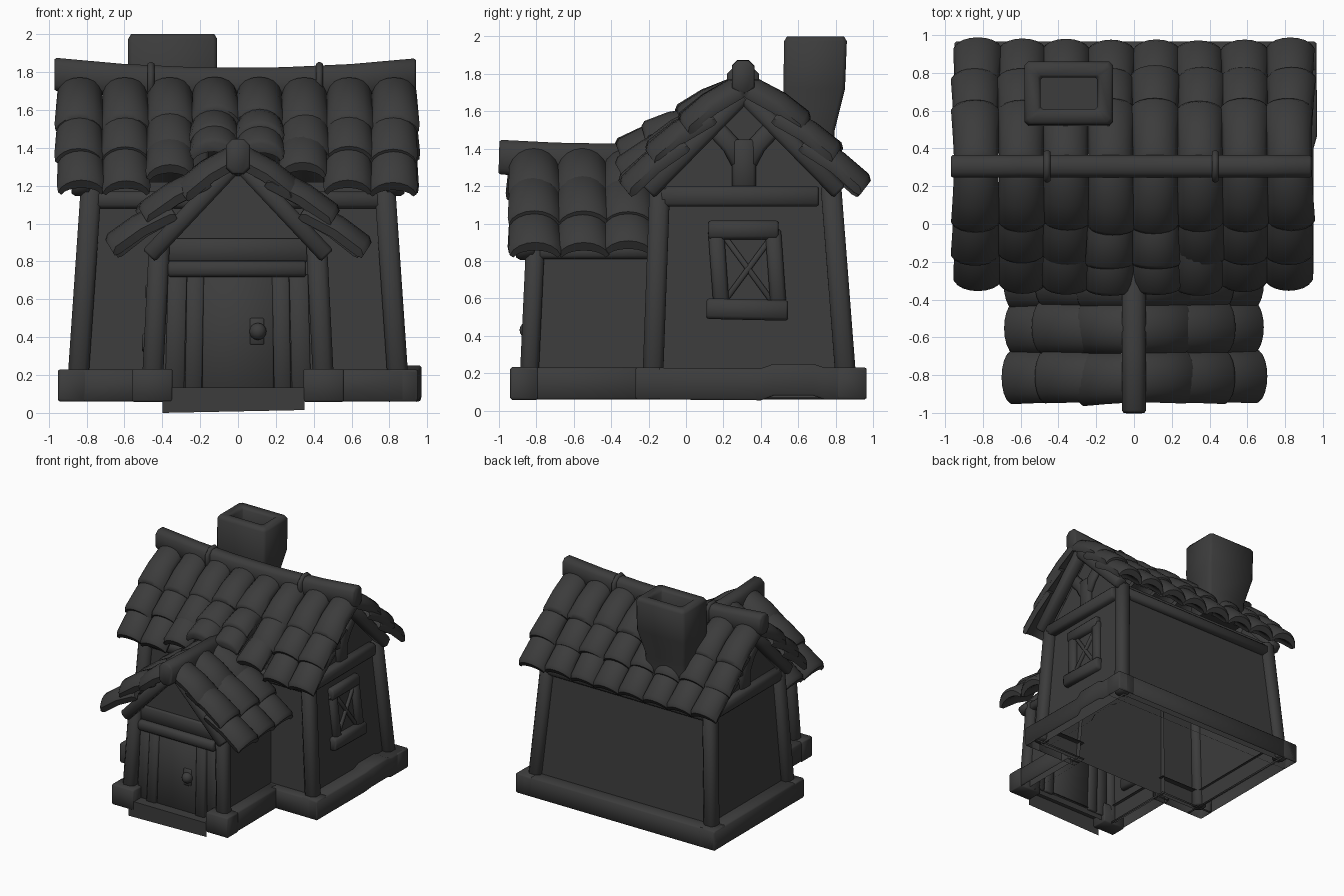
import bpy, bmesh, math, random
from collections import defaultdict
from mathutils import Vector as V

if "Cube" in bpy.data.objects:
    bpy.data.objects.remove(bpy.data.objects["Cube"])

random.seed(4)
parts = defaultdict(bmesh.new)


def loft(name, rings, cap=True):
    """Skin a list of closed rings into the named part."""
    bm = parts[name]
    vs = [[bm.verts.new(p) for p in r] for r in rings]
    n = len(vs[0])
    for a, b in zip(vs, vs[1:]):
        for i in range(n):
            bm.faces.new((a[i], a[(i + 1) % n], b[(i + 1) % n], b[i]))
    if cap:
        bm.faces.new(vs[0][::-1])
        bm.faces.new(vs[-1])


def beam(name, pts, w, h, up=(0, 0, 1), c=0.018):
    """Chamfered timber along pts; h is measured along up, w across it."""
    pts = [V(p) for p in pts]
    up, rings = V(up), []
    d = (pts[-1] - pts[0]).normalized()
    side = d.cross(up).normalized()
    top = side.cross(d)
    e = min(c, .012)

    def ring(p, k):
        a, b = w / 2 - k, h / 2 - k
        sec = [(a, b - c), (a - c, b), (c - a, b), (-a, b - c), (-a, c - b), (c - a, -b), (a - c, -b), (a, c - b)]
        return [p + side * s + top * t for s, t in sec]
    rings = [ring(pts[0], e * .7), ring(pts[0] + d * e, 0)]
    rings += [ring(p, 0) for p in pts[1:-1]]
    rings += [ring(pts[-1] - d * e, 0), ring(pts[-1], e * .7)]
    loft(name, rings)


def tile(name, a, b, across, w=0.25, rise=0.11, thick=0.08):
    """Arched roof tile whose crown runs from a (top) to b (bottom)."""
    a, b, across = V(a), V(b), V(across)
    b += V((random.uniform(-1, 1), random.uniform(-1, 1), random.uniform(-1, 1))) * 0.01
    d = b - a
    n = across.cross(d).normalized()
    if n.z < 0:
        n = -n
    rings = []
    for t, k, lift, shrink in ((0, .92, 0, .01), (.06, .94, .005, 0), (.5, .98, .02, 0), (.93, 1.03, .008, 0), (1, .99, 0, .014)):
        c = a + d * t + n * lift
        ring = []
        for inner in (0, 1):
            arc = []
            for i in range(9):
                ang = math.radians(-75 + 150 * i / 8)
                s = w * k / 2 * math.sin(ang) / .966 * (.86 if inner else 1)
                h = rise * (math.cos(ang) - 1) * (.55 if inner else 1) - (thick - shrink if inner else shrink)
                arc.append(c + across * s + n * h)
            ring += arc[::-1] if inner else arc
        rings.append(ring)
    loft(name, rings)


def face(name, *pts):
    bm = parts[name]
    bm.faces.new([bm.verts.new(p) for p in pts])


def window(name, x_at, y0, y1, z0, z1):
    """Timber window with crossed glazing bars on a leaning side wall."""
    def P(y, z): return (x_at(z), y, z)
    up = (1, 0, 0)
    beam(name, [P(y0 - .07, z0 - .005), P(y1 + .06, z0 - .015)], .11, .1, up)
    beam(name, [P(y0 - .06, z1), P(y1 + .01, z1)], .1, .09, up)
    for y in (y0, y1):
        beam(name, [P(y - .02, z1), P(y + .01, z0)], .085, .07, up)
    beam(name, [P(y0, z0), P(y1, z1)], .03, .035, up, .006)
    beam(name, [P(y1, z0), P(y0, z1)], .03, .03, up, .006)


# Stone base: an open-bottomed skirt round the outline
bz = .145
beam("base", [(-.95, .885, bz), (.965, .885, bz)], .16, .17, c=.01)
beam("base", [(-.875, -.27, bz), (-.875, .965, bz)], .15, .17, c=.01)
beam("base", [(.87, -.27, bz), (.87, .4, bz - .005), (.89, .47, bz + .02), (.89, .68, bz + .02),
              (.885, .74, bz), (.885, .965, bz)], .16, .17, c=.01)
for s in (-1, 1):
    beam("base", [(s * .95, -.2, bz), (s * .42, -.2, bz)], .14, .17, c=.01)
    beam("base", [(s * .485, -.92, bz), (s * .485, -.2, bz)], .14, .17, c=.01)
    beam("porch_base_blocks", [(s * .345, -.865, bz), (s * .56, -.865, bz)], .15, .175, c=.01)
bm = parts["base"]
bmesh.ops.recalc_face_normals(bm, faces=bm.faces)
hidden = []
for f in bm.faces:
    c, n = f.calc_center_median(), f.normal
    if n.z < -.9 or (abs(n.z) < .2 and n.x * c.x + n.y * c.y < 0):
        hidden.append(f)
bmesh.ops.delete(bm, geom=hidden, context='FACES')

# Door step: front and top sheets
face("door_step", (-.4, -.935, 0), (.35, -.935, .015), (.35, -.935, .135), (-.4, -.935, .135))
face("door_step", (-.4, -.935, .135), (.35, -.935, .135), (.35, -.81, .135), (-.4, -.81, .135))

# Leaning walls of the main house, with gables
for s in (-1, 1):
    face("main_walls", (s * .84, -.2, .08), (s * .84, .87, .08), (s * .77, .77, 1.2), (s * .75, .31, 1.7), (s * .77, -.13, 1.2))
for y0, y1 in ((-.2, -.13), (.87, .77)):
    face("main_walls", (-.84, y0, .08), (.84, y0, .08), (.77, y1, 1.22), (-.77, y1, 1.22))

# Porch walls
for s in (-1, 1):
    face("porch_walls", (s * .46, -.83, .08), (s * .46, -.15, .08), (s * .42, -.12, .87), (s * .42, -.79, .87))
face("porch_walls", (-.46, -.83, .08), (.46, -.83, .08), (.42, -.79, .87), (0, -.77, 1.36), (-.42, -.79, .87))

for s in (-1, 1):
    # Main corner posts, eave beams and gable timbers
    for y0, y1 in ((-.18, -.14), (.86, .775)):
        beam("corner_posts", [(s * .85, y0, .1), (s * .775, y1, 1.2)], .11, .11, (0, 1, 0), .025)
    beam("gable_beams", [(s * .79, -.14, 1.145), (s * .79, .71, 1.145)], .09, .11)
    for y in (-.2, .82):
        beam("rafters", [(s * .83, .31, 1.69), (s * .83, y, 1.17)], .1, .09)
    beam("king_posts", [(s * .775, .31, 1.17), (s * .775, .31, 1.45)], .13, .06, (1, 0, 0))
    for k in (-1, 1):
        beam("king_posts", [(s * .775, .31 + k * .02, 1.33), (s * .775, .31 + k * .07, 1.42), (s * .77, .31 + k * .18, 1.54)], .1, .055, (1, 0, 0))
    # Porch posts, eaves and rafters
    beam("porch_posts", [(s * .455, -.842, .1), (s * .415, -.805, .9)], .11, .1, (0, 1, 0), .025)
    beam("porch_eaves", [(s * .43, -.84, .85), (s * .43, -.2, .85)], .08, .08)
    beam("porch_rafters", [(0, -.86, 1.33), (s * .47, -.86, .83)], .1, .09)
for y in (-.145, .79):
    beam("eave_beams", [(-.77, y, 1.125), (.77, y, 1.125)], .08, .09)

window("right_window", lambda z: .85 - .065 * z, .18, .485, .55, .965)
window("porch_window", lambda z: -.475 + .05 * z, -.6, -.42, .38, .64)

# Door, frame and knob
beam("door_lintel", [(-.37, -.81, .76), (.36, -.81, .76)], .09, .085)
beam("door_header", [(-.38, -.79, .86), (.38, -.79, .86)], .05, .12, c=.008)
for s in (-1, 1):
    beam("door_frame", [(s * .235, -.835, .12), (s * .225, -.805, .73)], .09, .06, (0, 1, 0), .008)
    beam("door_frame", [(s * .335, -.825, .12), (s * .32, -.8, .73)], .1, .03, (0, 1, 0), .006)
beam("door", [(0, -.835, .13), (0, -.805, .72)], .375, .03, (0, 1, 0), .006)
beam("knob_plate", [(.1, -.832, .36), (.1, -.825, .5)], .075, .03, (0, 1, 0), .006)
bmesh.ops.create_uvsphere(parts["door_knob"], u_segments=12, v_segments=8, radius=.045)
bmesh.ops.translate(parts["door_knob"], verts=parts["door_knob"].verts, vec=(.105, -.845, .43))

# Main roof tiles: (distance from ridge, z) of the crown at the top and bottom of each row
rows = [((.06, 1.78), (.355, 1.575)), ((.21, 1.635), (.53, 1.41)), ((.36, 1.485), (.68, 1.235))]
lifted = {3: {0: ((.06, 1.78), (.37, 1.62)), 1: ((.25, 1.62), (.56, 1.525)), 2: ((.4, 1.55), (.7, 1.445))},
          2: {1: ((.22, 1.64), (.54, 1.44)), 2: ((.37, 1.52), (.69, 1.33))}}
for i in range(8):
    x = -.835 + .237 * i
    for side in (-1, 1):
        for r, row in enumerate(rows):
            if side < 0:
                row = lifted.get(min(i, 7 - i), {}).get(r, row)
            (a, az), (b, bz2) = row
            tile("main_roof_tiles", (x, .31 + side * a, az), (x, .31 + side * b, bz2), (1, 0, 0), .25)

# Porch roof tiles
for y in (-.815, -.555, -.31):
    for s in (-1, 1):
        for (a, az), (b, bz2) in (((.04, 1.41), (.33, 1.215)), ((.2, 1.295), (.54, 1.085)), ((.38, 1.125), (.705, .92))):
            tile("porch_roof_tiles", (s * a, y, az), (s * b, y, bz2), (0, 1, 0), .275)

# Sagging ridge beams with bands
xs = [-.97, -.6, -.25, .1, .25, .6, .94]
beam("main_ridge", [(x, .305, 1.735 + .05 * (x / .95) ** 2) for x in xs], .12, .175, c=.03)
for x in (-.46, .43):
    beam("ridge_bands", [(x - .018, .305, 1.752), (x + .018, .305, 1.752)], .17, .2, c=.05)
beam("porch_ridge", [(0, -1, 1.355), (0, -.7, 1.34), (0, -.15, 1.33)], .125, .185, c=.032)

# Chimney: tapered shaft, rim and flue
cx = -.345


def rect(hx, y0, y1, z, c=.02):
    return [(cx + x, y, z) for x, y in ((-hx, y0 + c), (c - hx, y0), (hx - c, y0), (hx, y0 + c),
                                        (hx, y1 - c), (hx - c, y1), (c - hx, y1), (-hx, y1 - c))]


loft("chimney", [rect(.19, .53, .79, 1.3), rect(.19, .525, .795, 1.5), rect(.235, .52, .85, 1.72),
                 rect(.235, .525, .86, 1.975), rect(.22, .54, .845, 2.0), rect(.165, .595, .79, 2.0, .01),
                 rect(.15, .61, .775, 1.98, .01), rect(.15, .61, .775, 1.85, .01)])

# Turn every part into a dark grey object
dark = bpy.data.materials.new("dark_grey")
dark.diffuse_color = (.045, .045, .045, 1)
dark.use_nodes = True
dark.node_tree.nodes["Principled BSDF"].inputs["Base Color"].default_value = dark.diffuse_color
for name, bm in parts.items():
    if name != "base":
        bmesh.ops.recalc_face_normals(bm, faces=bm.faces)
    me = bpy.data.meshes.new(name)
    bm.to_mesh(me)
    bm.free()
    me.materials.append(dark)
    ob = bpy.data.objects.new(name, me)
    bpy.context.collection.objects.link(ob)
    ob.select_set(True)
    bpy.context.view_layer.objects.active = ob
bpy.ops.object.shade_smooth_by_angle(angle=math.radians(50))
